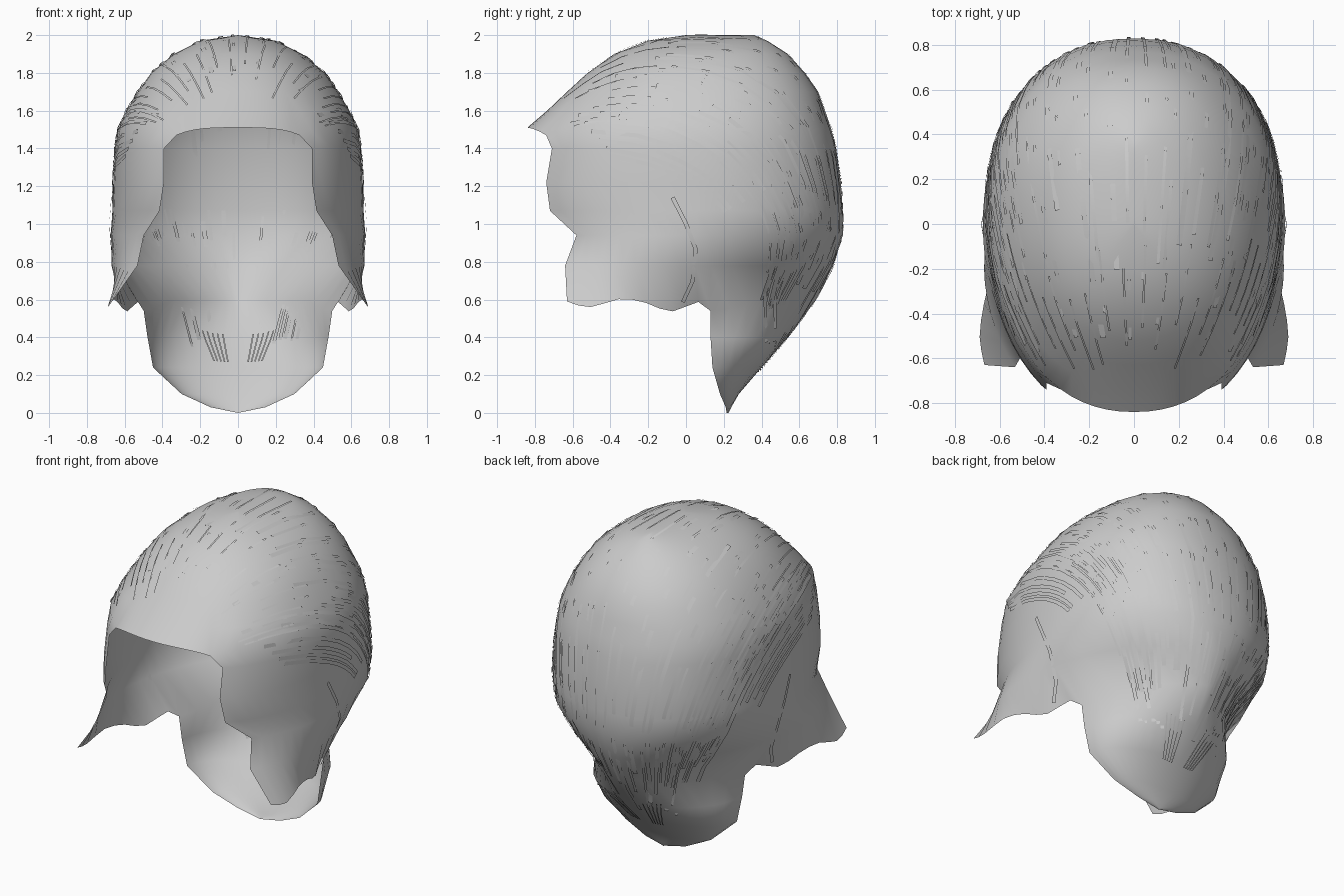
import bpy, bmesh, math, random
from mathutils import Vector
from mathutils.bvhtree import BVHTree

if "Cube" in bpy.data.objects:
    bpy.data.objects.remove(bpy.data.objects["Cube"])
random.seed(4)

hair = bpy.data.materials.new("hair grey")
hair.use_nodes = True
hair.diffuse_color = (0.6, 0.6, 0.6, 1)
hair.node_tree.nodes["Principled BSDF"].inputs["Base Color"].default_value = (0.6, 0.6, 0.6, 1)

# Horizontal sections: height, half width, centre y, front y, back y, roundness, edge y
SECTIONS = [
    (2.0, 0.0, 0.15, 0.0, 0.36, 2.2, -0.1),
    (1.97, 0.2, 0.12, -0.2, 0.43, 2.2, -0.16),
    (1.9, 0.34, 0.08, -0.38, 0.54, 2.2, -0.32),
    (1.8, 0.46, 0.05, -0.52, 0.63, 2.2, -0.44),
    (1.7, 0.53, 0.05, -0.63, 0.7, 2.2, -0.54),
    (1.6, 0.59, 0.05, -0.735, 0.735, 2.2, -0.63),
    (1.5, 0.635, 0.05, -0.84, 0.77, 2.2, -0.74),
    (1.4, 0.65, 0.05, -0.86, 0.795, 2.2, -0.71),
    (1.22, 0.66, 0.05, -0.89, 0.82, 2.2, -0.74),
    (1.07, 0.665, 0.05, -0.89, 0.83, 2.2, -0.72),
    (0.94, 0.675, 0.0, -0.83, 0.83, 2.1, -0.58),
    (0.78, 0.67, -0.2, -0.98, 0.78, 1.85, -0.64),
    (0.6, 0.69, -0.5, -1.5, 0.69, 1.5, -0.63),
    (0.4, 0.48, 0.1, 0.0, 0.54, 2.0, 0.13),
    (0.24, 0.45, 0.13, 0.0, 0.4, 2.0, 0.14),
    (0.1, 0.3, 0.17, 0.0, 0.28, 2.0, 0.18),
    (0.03, 0.15, 0.2, 0.0, 0.24, 2.0, 0.21),
    (0.0, 0.0, 0.2, 0.0, 0.225, 2.0, 0.215),
]
FRINGE_ROW, SIDE_ROW = 6, 12      # rows where the fringe and the sideburns end
A, B, N = 6, 17, 27               # columns: fringe, side, back
# Uneven lower edge of the sideburns: y, z
LOCK_EDGE = [(-0.63, 0.59), (-0.58, 0.57), (-0.5, 0.56), (-0.33, 0.61), (-0.2, 0.58),
             (-0.09, 0.53), (0.1, 0.6), (0.14, 0.52), (0.25, 0.56), (0.4, 0.6)]


def lerp_table(table, v):
    for (a, p), (b, q) in zip(table, table[1:]):
        if v <= b:
            return p + (q - p) * max(0, (v - a) / (b - a))
    return table[-1][1]


def section_point(row, col):
    z, w, c, front, back, power, edge = SECTIONS[row]

    def angle(y):
        d = (y - c) / ((c - front) if y < c else (back - c))
        return math.acos(max(-1, min(1, -d)))

    mid = 0.13
    t_edge = angle(edge)
    t_mid = t_edge if row > SIDE_ROW else angle(mid)
    if col <= A:
        t = t_edge * col / A
    elif col <= B:
        t = t_edge + (t_mid - t_edge) * (col - A) / (B - A)
    else:
        t = t_mid + (math.pi - t_mid) * (col - B) / (N - B)
    u = -math.cos(t)
    y = c + u * ((c - front) if u < 0 else (back - c))
    x = 0 if col in (0, N) else w * max(0, 1 - abs(u) ** power) ** (1 / power)
    if row == FRINGE_ROW and col <= A:
        z += 0.01 - 0.04 * (col / A) ** 3
    if row == SIDE_ROW:
        z = lerp_table(LOCK_EDGE, y)
    return Vector((x, y, z))


def finish(name, bm):
    mesh = bpy.data.meshes.new(name)
    bm.to_mesh(mesh)
    mesh.materials.append(hair)
    obj = bpy.data.objects.new(name, mesh)
    bpy.context.collection.objects.link(obj)
    bpy.ops.object.select_all(action="DESELECT")
    obj.select_set(True)
    bpy.context.view_layer.objects.active = obj
    bpy.ops.object.shade_smooth()
    return obj


# Hair shell: half of an open sheet, mirrored
bm = bmesh.new()
grid = {}
for r in range(len(SECTIONS)):
    first = 0 if r <= FRINGE_ROW else A if r <= SIDE_ROW else B
    for c in range(first, N + 1):
        grid[r, c] = bm.verts.new(section_point(r, c))
for r, c in list(grid):
    quad = [(r, c), (r + 1, c), (r + 1, c + 1), (r, c + 1)]
    if all(k in grid for k in quad):
        bm.faces.new([grid[k] for k in quad])
bmesh.ops.remove_doubles(bm, verts=bm.verts, dist=0.0005)
bmesh.ops.dissolve_degenerate(bm, edges=bm.edges, dist=0.0005)
bm.normal_update()
tree = BVHTree.FromBMesh(bm)
shell = finish("hair_shell", bm)
bm.free()
mirror = shell.modifiers.new("mirror", "MIRROR")
mirror.merge_threshold = 0.001


# Strands: narrow strips laid on the shell along a fan of rays
def strip(bm, rays, width, lift, side):
    hits = []
    for origin, direction in rays:
        p, n, _, _ = tree.ray_cast(origin, direction.normalized())
        if p:
            n = n if n.dot(direction) > 0 else -n
            hits.append((p + n * lift, n))
    pairs = []
    for i, (p, n) in enumerate(hits):
        ahead, behind = hits[min(i + 1, len(hits) - 1)][0], hits[max(i - 1, 0)][0]
        across = (ahead - behind).cross(n).normalized() * width / 2
        pair = [p - across, p + across]
        for v in pair:
            v.x *= side
        pairs.append([bm.verts.new(v) for v in pair])
    for a, b in zip(pairs, pairs[1:]):
        quad = [a[0], a[1], b[1], b[0]]
        bm.faces.new(quad if side > 0 else quad[::-1])


def comb(k, start, end, steps):
    rays = []
    for i in range(steps + 1):
        s = start + (end - start) * i / steps
        a = math.radians(147 - 210 * s)
        spread = k * (0.2 + 0.8 * math.sin(math.pi * s))
        rays.append((Vector((0.001, 0, 0.9)), Vector((spread, math.cos(a), math.sin(a)))))
    return rays


long_strands = bmesh.new()
short_strands = bmesh.new()
for side in (-1, 1):
    # Long strands from the crown down to the nape
    for i in range(20):
        k = 0.04 + 0.075 * i + random.uniform(-0.02, 0.02)
        start = random.uniform(0.1, 0.4)
        strip(long_strands, comb(k, start, random.uniform(0.75, 0.95), 9),
              random.uniform(0.012, 0.026), 0.007, side)
    # Side strands swept back from the temples
    for i in range(6):
        strip(long_strands, comb(1.2 + 0.25 * i, 0.08, random.uniform(0.4, 0.55), 6),
              0.022, 0.007, side)
    # Short strands above the fringe
    for i in range(12):
        start = random.uniform(0.06, 0.16)
        strip(short_strands, comb(0.06 + 0.13 * i, start, start + 0.1, 3), 0.01, 0.007, side)
    # Fine strands at the nape, outside and inside
    for i in range(5):
        k = 0.25 + 0.09 * i
        strip(short_strands, comb(k, 0.9, 0.99, 3), 0.008, 0.008, side)
        strip(short_strands, comb(k, 0.9, 0.97, 3), 0.008, -0.008, side)
    # Bent strand behind the sideburn
    path = [(-0.07, 1.14), (0.0, 1.0), (0.05, 0.87), (0.03, 0.7), (-0.02, 0.59)]
    strip(short_strands, [(Vector((0.001, y, z)), Vector((1, 0, 0))) for y, z in path],
          0.022, 0.012, side)
finish("long_strands", long_strands)
finish("short_strands", short_strands)
long_strands.free()
short_strands.free()
